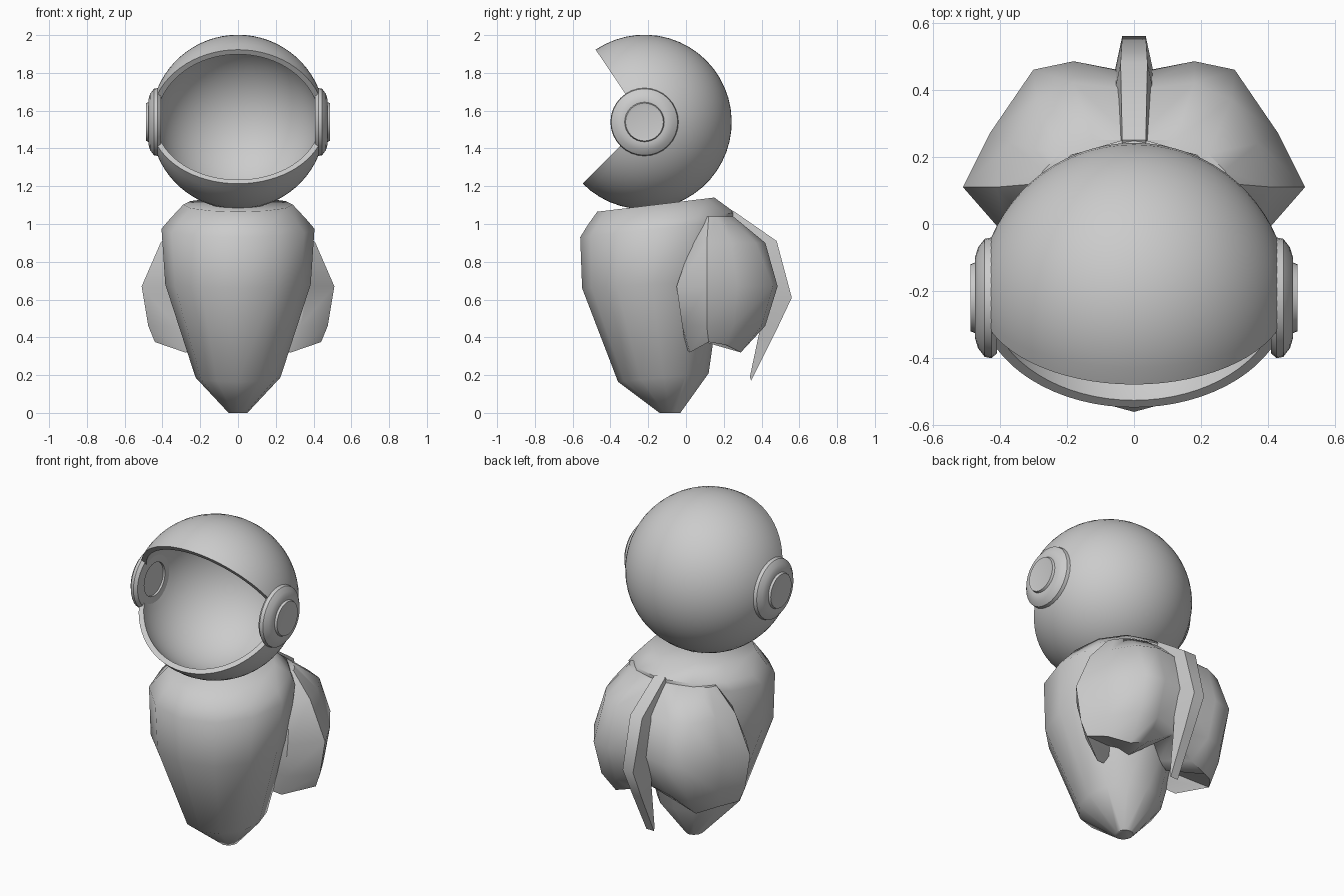
import bpy, bmesh
from math import sin, cos, pi, radians

if "Cube" in bpy.data.objects:
    bpy.data.objects.remove(bpy.data.objects["Cube"])


def loft(name, rows, wrap=False, caps=False, close_rows=False, mirror=False, angle=40):
    """Skin a grid of points given as rows of equal length."""
    bm = bmesh.new()
    grid = [[bm.verts.new(p) for p in row] for row in rows]
    n, m = len(grid), len(grid[0])
    for i in range(n if close_rows else n - 1):
        a, b = grid[i], grid[(i + 1) % n]
        for j in range(m if wrap else m - 1):
            k = (j + 1) % m
            bm.faces.new((a[j], a[k], b[k], b[j]))
    if caps:
        bm.faces.new(grid[0])
        bm.faces.new(grid[-1])
    bmesh.ops.remove_doubles(bm, verts=bm.verts[:], dist=1e-5)
    bmesh.ops.recalc_face_normals(bm, faces=bm.faces[:])
    mesh = bpy.data.meshes.new(name)
    bm.to_mesh(mesh)
    bm.free()
    ob = bpy.data.objects.new(name, mesh)
    bpy.context.collection.objects.link(ob)
    bpy.ops.object.select_all(action='DESELECT')
    bpy.context.view_layer.objects.active = ob
    ob.select_set(True)
    bpy.ops.object.shade_smooth_by_angle(angle=radians(angle))
    if mirror:
        ob.modifiers.new("Mirror", 'MIRROR')
    return ob


CY, CZ = -0.22, 1.54  # helmet centre


def around_x(x, r, a):
    return (x, CY + r * cos(a), CZ + r * sin(a))


# Helmet: shell profile swept round the x axis, leaving the visor wedge open
def arc(R, steps=28, t0=0.3):
    ts = [t0 + (pi - 2 * t0) * i / steps for i in range(steps + 1)]
    return [(R * cos(t), R * sin(t)) for t in ts]


profile = arc(0.462) + arc(0.432)[::-1]
steps = 36
angles = [radians(-135 + 259 * i / steps) for i in range(steps + 1)]
loft("helmet_shell", [[around_x(x, r, a) for x, r in profile] for a in angles],
     wrap=True, caps=True)

# Ear discs: turned profile (radius, x)
ear = [(0, .42), (.10, .42), (.10, .408), (.165, .408), (.18, .425), (.176, .445),
       (.15, .465), (.12, .474), (.105, .474), (.10, .487), (.085, .484), (0, .484)]
loft("ear_disc", [[around_x(x, r, 2 * pi * i / 32) for i in range(32)] for r, x in ear],
     wrap=True, mirror=True)

# Body: tilted oval rings (front y, front z, back y, back z, half width)
rings = [(-.14, .01, -.03, .005, .05), (-.36, .165, .12, .21, .225),
         (-.55, .66, .19, .70, .385), (-.56, .93, .255, 1.02, .405),
         (-.48, 1.06, .26, 1.06, .36), (-.47, 1.065, .15, 1.14, .29)]
rings[4] = (-.52, .995, .26, 1.06, .36)
body = []
for fy, fz, by, bz, w in rings:
    row = []
    for i in range(12):
        t = 2 * pi * i / 12
        s = (1 - cos(t)) / 2
        row.append((w * sin(t), fy + (by - fy) * s, fz + (bz - fz) * s))
    body.append(row)
body[0] = [(x, y, 0.0) for x, y, z in body[0]]
loft("body", body, wrap=True, caps=True, angle=50)

# Wings: outer contour rows from the spine round to the front edge
contours = [
    (1.04, [(0, .25), (.12, .25), (.22, .21), (.27, .16), (.29, .12), (.24, .10)]),
    (0.90, [(0, .40), (.18, .42), (.29, .37), (.37, .24), (.41, .11), (.33, .03)]),
    (0.67, [(0, .45), (.18, .485), (.30, .46), (.43, .27), (.51, .11), (.37, -.05)]),
    (0.46, [(0, .37), (.18, .42), (.29, .40), (.40, .25), (.475, .11), (.33, -.02)]),
    (0.34, [(0, .33), (.16, .30), (.27, .29), (.37, .21), (.44, .12), (.28, .02)])]
wing = [[(x, y, z) for x, y in pts] + [(.18, 0, z)] for z, pts in contours]
scallop = [.45, .36, .32, .36, .375, .32, .34]
wing[-1] = [(x, y, h) for (x, y, z), h in zip(wing[-1], scallop)]
top = [(x * .6, y * .3, 1.02) for x, y, z in wing[0]]
under = [(x * .5, y * .4, z + .05) for x, y, z in wing[-1]]
loft("wing", [top] + wing + [under], mirror=True, angle=45)

# Tail fin: tapered strip (outer y, z, half width, inner y, z, half width)
fin_path = [(.25, 1.07, .035, .12, .99, .055), (.48, .91, .04, .36, .84, .065),
            (.56, .61, .035, .42, .62, .065), (.475, .43, .03, .395, .46, .045),
            (.345, .17, .025, .338, .19, .025)]
fin = [[(-ow, oy, oz), (ow, oy, oz), (iw, iy, iz), (-iw, iy, iz)]
       for oy, oz, ow, iy, iz, iw in fin_path]
loft("tail_fin", fin, wrap=True, caps=True, angle=50)
